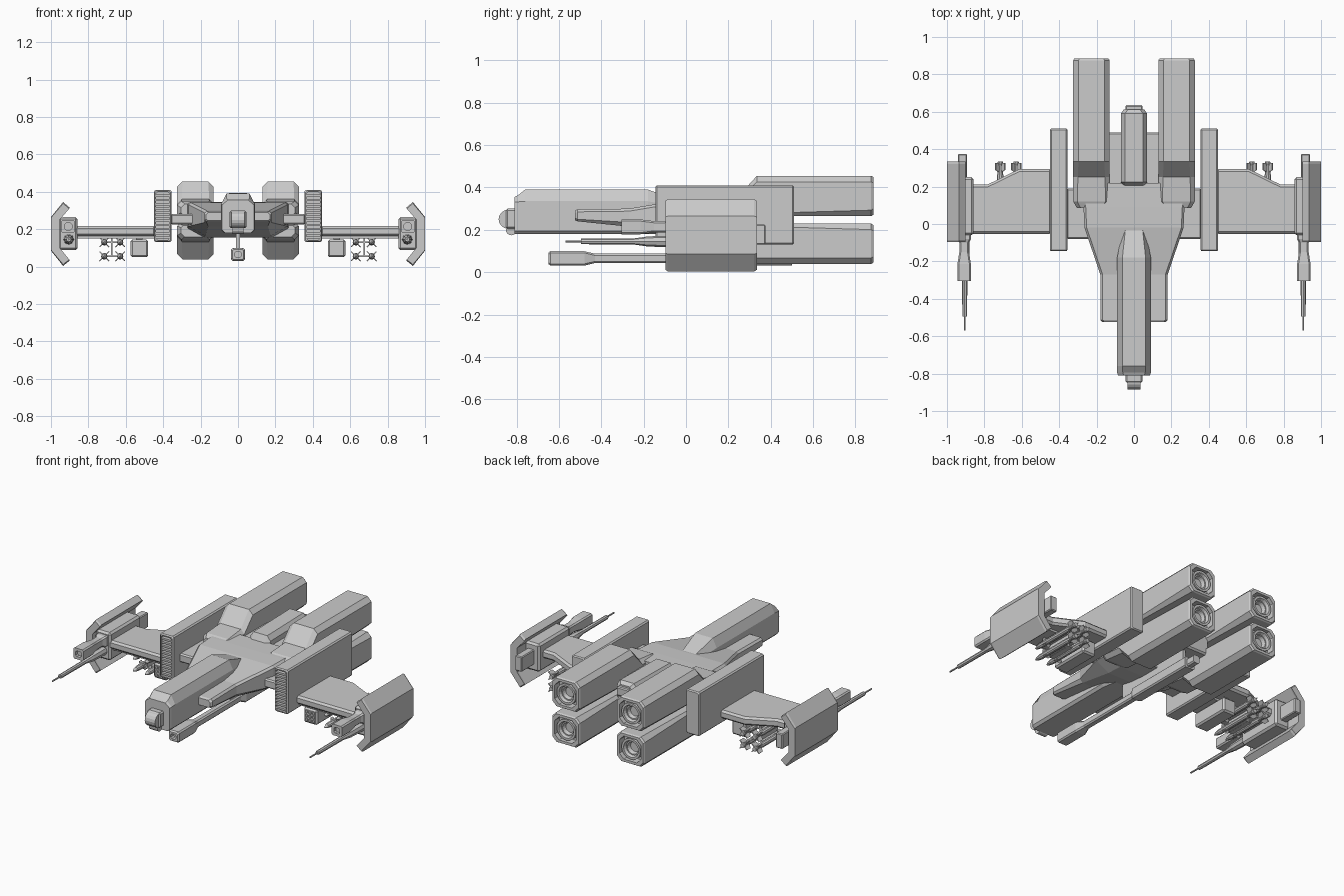
import bpy, bmesh
from math import cos, sin, pi, radians


def finish(name, bm, mirror=False, bevel=0.0):
    bmesh.ops.recalc_face_normals(bm, faces=bm.faces)
    me = bpy.data.meshes.new(name)
    bm.to_mesh(me)
    bm.free()
    ob = bpy.data.objects.new(name, me)
    bpy.context.collection.objects.link(ob)
    if bevel:
        m = ob.modifiers.new("Bevel", 'BEVEL')
        m.width, m.segments, m.limit_method = bevel, 1, 'ANGLE'
    if mirror:
        m = ob.modifiers.new("Mirror", 'MIRROR')
        m.use_clip = False
        m.use_mirror_merge = False
    return ob


def loft(name, rings, mirror=False, bevel=0.0):
    """Skin a list of rings (equal point counts) and cap both ends."""
    bm = bmesh.new()
    vs = [[bm.verts.new(p) for p in r] for r in rings]
    n = len(vs[0])
    for a, b in zip(vs, vs[1:]):
        for i in range(n):
            j = (i + 1) % n
            bm.faces.new((a[i], a[j], b[j], b[i]))
    bm.faces.new(vs[0])
    bm.faces.new(vs[-1])
    return finish(name, bm, mirror, bevel)


def box(name, x0, x1, y0, y1, z0, z1, mirror=False, bevel=0.0):
    rings = [[(x0, y, z0), (x1, y, z0), (x1, y, z1), (x0, y, z1)] for y in (y0, y1)]
    return loft(name, rings, mirror, bevel)


def octo(y, x0, x1, z0, z1, top=(.01, .01), bot=(.01, .01)):
    """Rectangle with cut corners in the xz plane."""
    (tx, tz), (bx, bz) = top, bot
    return [(x0 + bx, y, z0), (x1 - bx, y, z0), (x1, y, z0 + bz), (x1, y, z1 - tz),
            (x1 - tx, y, z1), (x0 + tx, y, z1), (x0, y, z1 - tz), (x0, y, z0 + bz)]


def ring(y, x, z, r, n=16):
    return [(x + r * cos(2 * pi * i / n), y, z + r * sin(2 * pi * i / n)) for i in range(n)]


def lathe(name, x, z, prof, n=16, mirror=False):
    return loft(name, [ring(y, x, z, r, n) for y, r in prof], mirror)


# Fuselage: wide hull narrowing to two forward cheeks
hull = []
for y, w, z0, z1, bx, bz in [(-.525, .17, .245, .29, .01, .01), (-.512, .18, .24, .297, .01, .01),
                             (-.27, .18, .215, .30, .02, .02), (-.02, .265, .165, .342, .09, .05),
                             (.09, .27, .155, .345, .09, .05), (.22, .27, .155, .345, .09, .05)]:
    hull.append(octo(y, -w, w, z0, z1, (.012, .012), (bx, bz)))
loft("fuselage", hull)
box("rear_fuselage", -.15, .15, .15, .49, .175, .325, bevel=.01)

# Nose with cockpit spine sloping back down into the hull
loft("nose", [octo(y, -w, w, .18, z1, (t, c), (.015, .015)) for y, w, z1, t, c in
              [(-.81, .085, .355, .03, .025), (-.795, .09, .362, .03, .03), (-.76, .09, .39, .028, .055),
               (-.18, .09, .39, .028, .055), (-.02, .06, .335, .015, .03)]])

# Chin sensor
box("sensor_mount", -.045, .045, -.85, -.80, .205, .30, bevel=.008)
for nm, cy, cz, r, w in (("sensor_drum", -.84, .25, .045, .036), ("sensor_lower_drum", -.825, .20, .026, .03)):
    loft(nm, [[(x, cy + r * cos(2 * pi * i / 16), cz + r * sin(2 * pi * i / 16)) for i in range(16)]
              for x in (-w, w)])

# Dorsal box between the engines
loft("dorsal_box", [octo(y, -w, w, .29, z1, (.022, .03)) for y, w, z1 in
                    [(.20, .07, .335), (.225, .07, .385), (.59, .07, .392), (.612, .055, .375)]])
box("dorsal_stub", -.045, .045, .60, .635, .31, .365, bevel=.006)

# Four engines: the lower pair is the upper one flipped
for nm, flip in (("upper_engine", False), ("lower_engine", True)):
    rings = []
    for y, x0, x1, z0, z1, c in [(.085, .15, .305, .275, .335, .02), (.12, .13, .325, .265, .35, .022),
                                 (.25, .13, .325, .265, .362, .025), (.335, .13, .325, .265, .455, .028),
                                 (.875, .13, .325, .265, .455, .028), (.885, .136, .319, .271, .449, .028),
                                 (.885, .152, .303, .287, .433, .03), (.835, .152, .303, .287, .433, .03)]:
        b = c if y > .8 else .012
        r = octo(y, x0, x1, z0, z1, (c, c), (b, b))
        rings.append([(x, yy, .494 - z) for x, yy, z in r] if flip else r)
    loft(nm, rings, True)
    lathe(nm + "_nozzle", .2275, .134 if flip else .36,
          [(.83, .066), (.878, .066), (.878, .052), (.86, .045), (.86, .038), (.838, .03)], 20, True)

# Side intakes: recessed front with horizontal slats
loft("side_intake", [octo(y, .355 + d, .45 - d, .13 + d, .41 - d, (.008, .008), (.008, .008)) for y, d in
                     [(-.12, .012), (-.145, .012), (-.145, .006), (-.138, 0), (.503, 0), (.51, .006)]], True)
for i in range(11):
    z = .15 + i * .0222
    box("intake_slat", .362, .443, -.143, -.11, z, z + .012, True)
box("intake_pylon", .22, .36, -.08, .19, .225, .28, True, .008)

# Wings, cut back at the trailing edge
plan = [(.44, -.053), (.88, -.053), (.88, .21), (.785, .21), (.615, .293), (.44, .293)]
loft("wing", [[(x, y, z) for x, y in plan] for z in (.163, .216)], True, .012)
box("wing_rail", .45, .86, -.03, .16, .15, .165, True)

# Wingtip shields with folded upper and lower edges
fold = [(.935, .345), (1.0, .265), (1.0, .085), (.935, .003), (.902, .03), (.955, .098), (.955, .252), (.902, .317)]
loft("wingtip_shield", [[(x, y, .174 + (z - .174) * k) for x, z in fold] for y, k in
                        [(-.097, .95), (-.085, 1), (.322, 1), (.335, .95)]], True)

# Wingtip guns
box("gun_housing", .857, .96, -.06, .25, .088, .265, True, .012)
box("gun_rear_block", .893, .94, .2, .375, .13, .225, True, .005)
loft("upper_gun", [octo(y, .908 - w, .908 + w, .214 - h, .214 + h, (.008, .008), (.008, .008)) for y, w, h in
                   [(-.285, .02, .018), (-.305, .02, .018), (-.305, .036, .035), (-.215, .036, .035),
                    (-.15, .026, .027), (-.1, .026, .027), (-.08, .036, .035), (-.05, .036, .035)]], True)
lathe("long_barrel", .905, .145, [(-.57, .005), (-.495, .005), (-.495, .013), (-.25, .014),
                                  (-.18, .024), (-.05, .028)], 8, True)

# Underslung centre cannon
loft("centre_cannon", [octo(y, -w, w, .065 - h, .065 + h, (.008, .008), (.008, .008)) for y, w, h in
                       [(-.62, .018, .016), (-.65, .018, .016), (-.65, .03, .027), (-.64, .037, .034),
                        (-.48, .037, .034), (-.43, .022, .022), (.0, .022, .022), (.03, .037, .034),
                        (.5, .037, .034), (.5, .022, .025), (.56, .022, .025)]])
box("cannon_pylon", -.01, .01, -.09, .45, .09, .19)

# Rocket pods under the wings, 3 x 3 tubes
box("rocket_pod", .48, .575, -.03, .23, .05, .145, True, .01)
box("pod_pylon", .51, .545, .0, .2, .14, .17, True)
for i in range(3):
    for k in range(3):
        lathe("rocket_tube", .5025 + i * .025, .0725 + k * .025,
              [(-.028, .011), (-.036, .011), (-.036, .008), (-.031, .008)], 8, True)

# Missile rack: four finned missiles on a thin frame
box("rack_post", .67, .68, .05, .22, .05, .17, True)
for z in (.055, .13):
    box("rack_arm", .63, .715, .05, .22, z - .004, z + .004, True)
    for x in (.63, .715):
        lathe("missile", x, z, [(-.03, .003), (-.01, .012), (.02, .017), (.26, .017), (.29, .011),
                                (.31, .011), (.32, .016), (.335, .013)], 10, True)
        for a in (45, 135):
            c, s = cos(radians(a)), sin(radians(a))
            for nm, y0, y1, r in (("tail_fin", .27, .325, .036), ("front_fin", .04, .08, .03)):
                loft("missile_" + nm, [[(x + c * u - s * t, y, z + s * u + c * t) for u, y in
                                        ((-r, y0 + .02), (0, y0), (r, y0 + .02), (r, y1), (-r, y1))]
                                       for t in (-.003, .003)], True)
